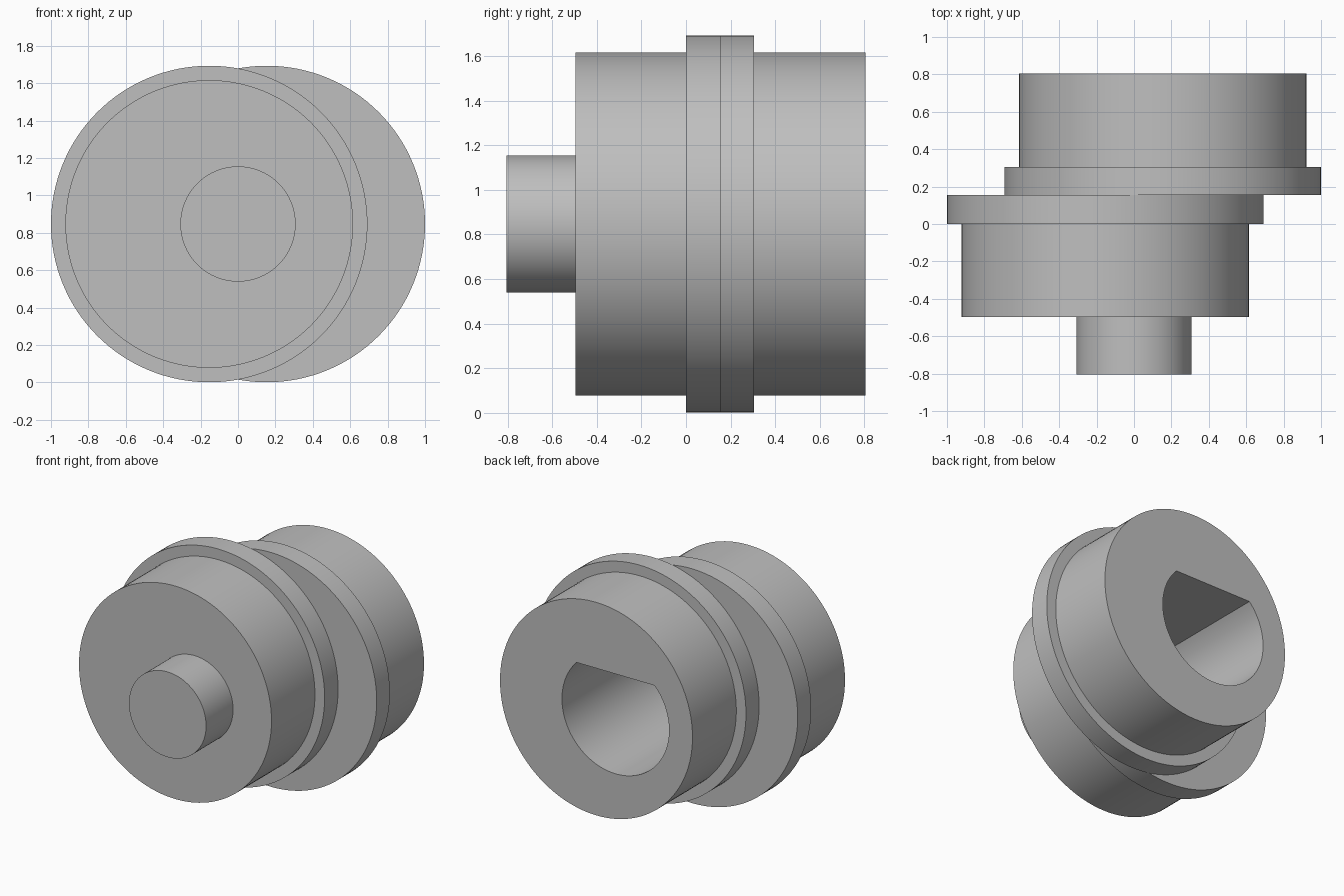
import bpy
import math

if "Cube" in bpy.data.objects:
    bpy.data.objects.remove(bpy.data.objects["Cube"], do_unlink=True)

AXIS_Z = 0.847      # height of the shaft axis
OFFSET = 0.154      # eccentricity of each cam
SEGMENTS = 128

grey = bpy.data.materials.new("plain grey")
grey.use_nodes = True
colour = (0.52, 0.52, 0.52, 1)
grey.diffuse_color = colour
grey.node_tree.nodes["Principled BSDF"].inputs["Base Color"].default_value = colour


def lathe(name, profile, x):
    """Solid of revolution about a y axis; profile is (radius, y) pairs."""
    verts, faces = [], []
    for radius, y in profile:
        for i in range(SEGMENTS):
            a = math.tau * i / SEGMENTS
            verts.append((x + radius * math.cos(a), y, AXIS_Z + radius * math.sin(a)))
    for ring in range(len(profile) - 1):
        for i in range(SEGMENTS):
            j = (i + 1) % SEGMENTS
            low, high = ring * SEGMENTS, (ring + 1) * SEGMENTS
            faces.append((low + i, high + i, high + j, low + j))
    faces.append(tuple(range(SEGMENTS)))
    faces.append(tuple(reversed(range(len(verts) - SEGMENTS, len(verts)))))
    return make_object(name, verts, faces)


def make_object(name, verts, faces):
    mesh = bpy.data.meshes.new(name)
    mesh.from_pydata(verts, [], faces)
    mesh.materials.append(grey)
    obj = bpy.data.objects.new(name, mesh)
    bpy.context.collection.objects.link(obj)
    return obj


def activate(obj):
    bpy.ops.object.select_all(action='DESELECT')
    obj.select_set(True)
    bpy.context.view_layer.objects.active = obj


def d_prism(name, radius, flat, y0, y1):
    """Round prism along y with one flat on its top side."""
    start = math.asin(flat / radius)
    sweep = math.pi + 2 * start
    steps = 96
    ring = []
    for i in range(steps + 1):
        a = math.pi - start + sweep * i / steps
        ring.append((radius * math.cos(a), AXIS_Z + radius * math.sin(a)))
    n = len(ring)
    verts = [(x, y, z) for y in (y0, y1) for x, z in ring]
    faces = [(i, n + i, n + (i + 1) % n, (i + 1) % n) for i in range(n)]
    faces += [tuple(range(n)), tuple(reversed(range(n, 2 * n)))]
    return make_object(name, verts, faces)


# Two opposed eccentric cams, each a drum with a flange
DRUM, FLANGE, MIDDLE = 0.769, 0.846, 0.154
front_cam = lathe("front_cam", [(DRUM, -0.496), (DRUM, 0), (FLANGE, 0), (FLANGE, MIDDLE)], -OFFSET)
rear_cam = lathe("rear_cam", [(FLANGE, MIDDLE), (FLANGE, 0.304), (DRUM, 0.304), (DRUM, 0.804)], OFFSET)

# Front stub shaft
shaft = lathe("stub_shaft", [(0.308, -0.804), (0.308, -0.496)], 0)

# D-shaped blind bore from the back
cutter = d_prism("bore_cutter", 0.428, 0.293, -0.2, 0.9)
cutter.hide_render = True
for cam in (front_cam, rear_cam):
    cut = cam.modifiers.new("bore", 'BOOLEAN')
    cut.operation = 'DIFFERENCE'
    cut.solver = 'EXACT'
    cut.object = cutter
    activate(cam)
    bpy.ops.object.modifier_apply(modifier=cut.name)
bpy.data.objects.remove(cutter, do_unlink=True)

for obj in (front_cam, rear_cam, shaft):
    activate(obj)
    bpy.ops.object.shade_smooth_by_angle(angle=math.radians(30))
